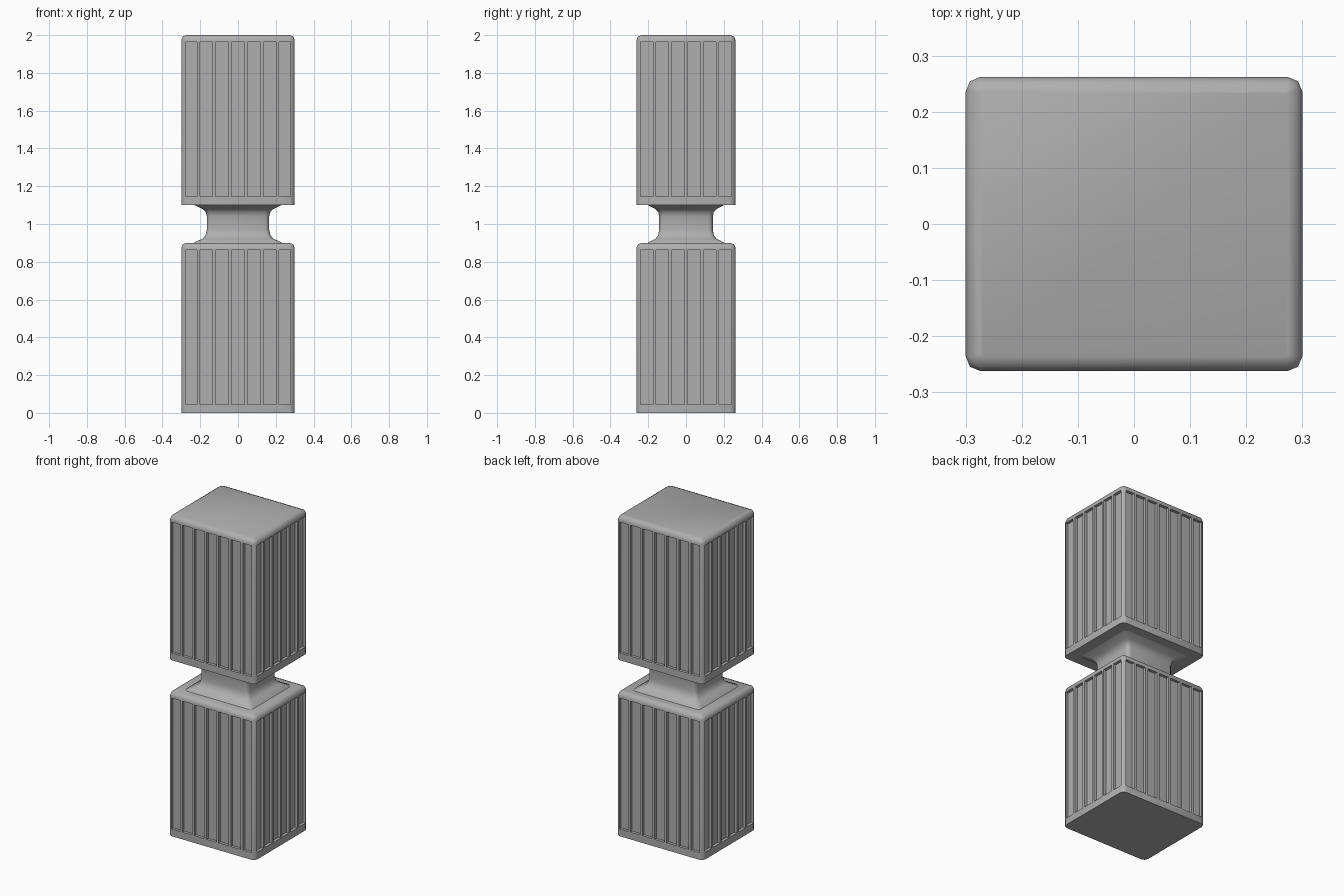
import bpy, bmesh, math

if "Cube" in bpy.data.objects:
    bpy.data.objects.remove(bpy.data.objects["Cube"])

HX, HY = 0.30, 0.262       # half sizes of a block
R = 0.026                  # edge rounding
PITCH, DEPTH = 0.084, 0.018

# darker grey shared by all parts
grey = bpy.data.materials.new("dark_grey")
grey.diffuse_color = (0.43, 0.43, 0.43, 1)
grey.use_nodes = True
grey.node_tree.nodes["Principled BSDF"].inputs["Base Color"].default_value = grey.diffuse_color


def ring(bm, hx, hy, r, z, seg=2):
    """Rounded rectangle of vertices at height z."""
    verts = []
    for k, (sx, sy) in enumerate([(1, 1), (-1, 1), (-1, -1), (1, -1)]):
        for i in range(seg + 1):
            a = math.pi / 2 * (k + i / seg)
            verts.append(bm.verts.new((sx * (hx - r) + r * math.cos(a),
                                       sy * (hy - r) + r * math.sin(a), z)))
    return verts


def loft(name, rows, seg=2):
    """Closed solid through rounded rectangles (hx, hy, r, z)."""
    bm = bmesh.new()
    rings = [ring(bm, *row, seg) for row in rows]
    n = len(rings[0])
    for a, b in zip(rings, rings[1:]):
        for i in range(n):
            j = (i + 1) % n
            bm.faces.new((a[i], a[j], b[j], b[i]))
    bm.faces.new(rings[0][::-1])
    bm.faces.new(rings[-1])
    return to_object(name, bm)


def to_object(name, bm):
    mesh = bpy.data.meshes.new(name)
    bmesh.ops.recalc_face_normals(bm, faces=bm.faces)
    bm.to_mesh(mesh)
    bm.free()
    mesh.materials.append(grey)
    ob = bpy.data.objects.new(name, mesh)
    bpy.context.collection.objects.link(ob)
    return ob


def add_box(bm, centre, size):
    vs = bmesh.ops.create_cube(bm, size=1)["verts"]
    bmesh.ops.scale(bm, vec=size, verts=vs)
    bmesh.ops.translate(bm, vec=centre, verts=vs)


def activate(ob):
    bpy.ops.object.select_all(action='DESELECT')
    ob.select_set(True)
    bpy.context.view_layer.objects.active = ob


def smooth(ob):
    activate(ob)
    bpy.ops.object.shade_smooth_by_angle(angle=math.radians(50))


def grooves(count, limit):
    """Centre and width of each groove, the outer ones stopping at the limit."""
    for i in range(count):
        c = (i - (count - 1) / 2) * PITCH
        a, b = max(c - 0.034, -limit), min(c + 0.034, limit)
        yield (a + b) / 2, b - a


def fluted_block(name, z0):
    # solid block with rounded upright and top edges
    s = R * (1 - math.sqrt(0.5))
    block = loft(name, [(HX, HY, R, z0), (HX, HY, R, z0 + 0.9 - R),
                        (HX - s, HY - s, R - s, z0 + 0.9 - s),
                        (HX - R, HY - R, 0.004, z0 + 0.9)])
    # vertical grooves: seven across front and back, six on the sides
    bm = bmesh.new()
    zc, h, t = z0 + 0.454, 0.818, 0.1
    for s in (-1, 1):
        for c, w in grooves(7, 0.277):
            add_box(bm, (c, s * (HY - DEPTH + t / 2), zc), (w, t, h))
        for c, w in grooves(6, 0.24):
            add_box(bm, (s * (HX - DEPTH + t / 2), c, zc), (t, w, h))
    cutter = to_object(name + "_groove_cutter", bm)
    cutter.hide_render = True
    mod = block.modifiers.new("grooves", 'BOOLEAN')
    mod.operation = 'DIFFERENCE'
    mod.solver = 'EXACT'
    mod.use_self = True
    mod.object = cutter
    activate(block)
    bpy.ops.object.modifier_apply(modifier=mod.name)
    bpy.data.objects.remove(cutter)
    smooth(block)


fluted_block("lower_block", 0.0)
fluted_block("upper_block", 1.1)

# waisted neck with flared ends
profile = [(0.235, 0.205, 0.89), (0.23, 0.20, 0.903), (0.187, 0.162, 0.922),
           (0.172, 0.147, 0.94), (0.165, 0.142, 0.97), (0.165, 0.142, 1.04),
           (0.171, 0.147, 1.063), (0.188, 0.163, 1.08), (0.235, 0.205, 1.102),
           (0.235, 0.205, 1.112)]
neck = loft("neck", [(x, y, 0.025, z) for x, y, z in profile], seg=3)
smooth(neck)
